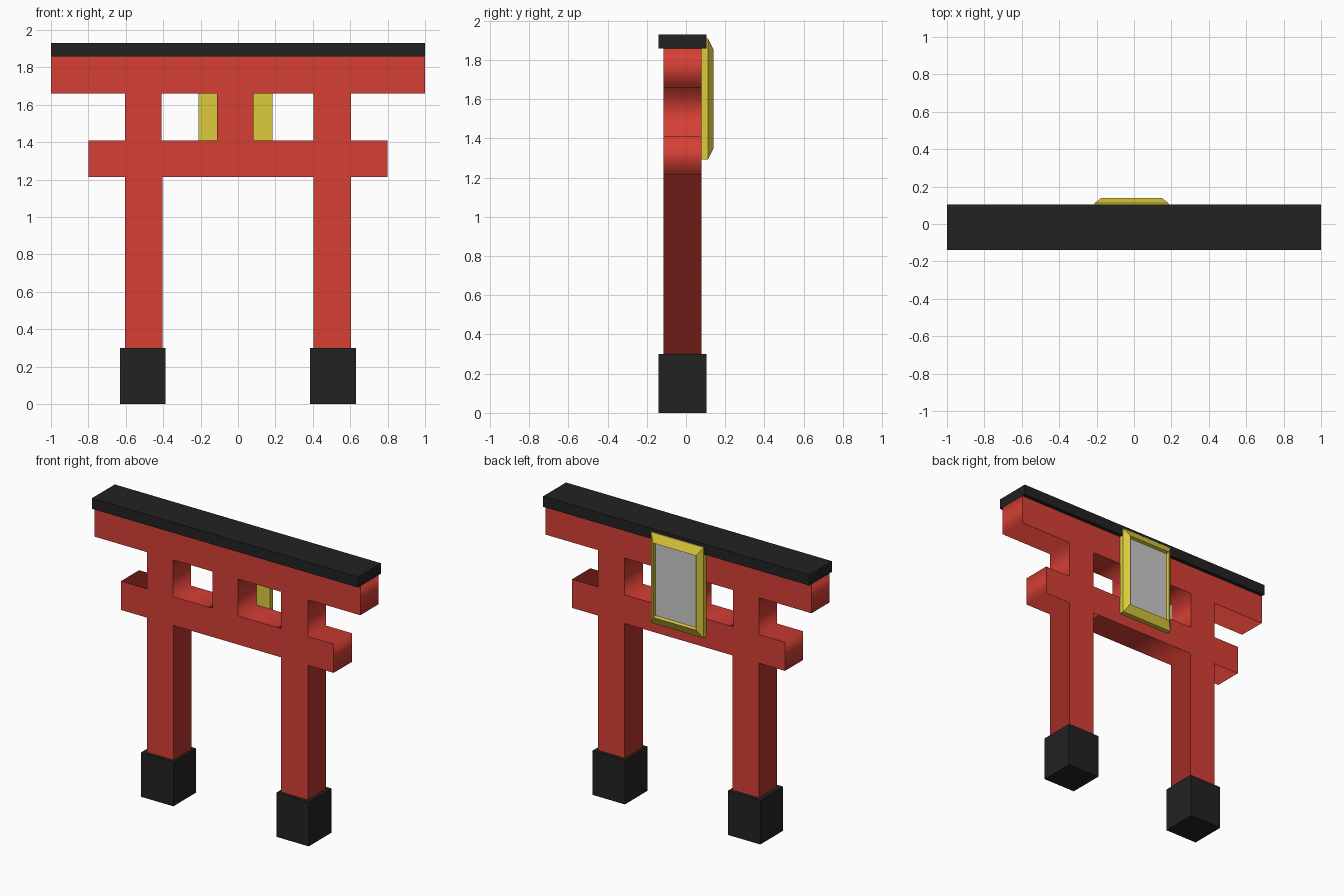
import bpy, bmesh
from mathutils import Vector

if "Cube" in bpy.data.objects:
    bpy.data.objects.remove(bpy.data.objects["Cube"])


def material(name, rgb):
    m = bpy.data.materials.new(name)
    m.diffuse_color = (*rgb, 1)
    m.use_nodes = True
    m.node_tree.nodes["Principled BSDF"].inputs["Base Color"].default_value = m.diffuse_color
    return m


RED = material("red_paint", (0.67, 0.05, 0.035))
BLACK = material("black_paint", (0.016, 0.016, 0.016))
YELLOW = material("yellow_paint", (0.72, 0.6, 0.045))


def add_mesh(name, bm, mat=None):
    bmesh.ops.recalc_face_normals(bm, faces=bm.faces)
    me = bpy.data.meshes.new(name)
    bm.to_mesh(me)
    bm.free()
    if mat:
        me.materials.append(mat)
    ob = bpy.data.objects.new(name, me)
    bpy.context.collection.objects.link(ob)
    return ob


def box(name, x, y, z, mat):
    bm = bmesh.new()
    bmesh.ops.create_cube(bm, size=1)
    for v in bm.verts:
        v.co = Vector([(a + b) / 2 + c * (b - a) for (a, b), c in zip((x, y, z), v.co)])
    return add_mesh(name, bm, mat)


# Red gate: one silhouette with two window holes, extruded in depth
half = [(0.405, 1.215), (0.405, 0.3), (0.605, 0.3), (0.605, 1.215), (0.8, 1.215),
        (0.8, 1.41), (0.605, 1.41), (0.605, 1.66), (1, 1.66), (1, 1.858)]
outline = half + [(-x, z) for x, z in reversed(half)]


def rect(x0, x1, z0, z1):
    return [(x0, z0), (x1, z0), (x1, z1), (x0, z1)]


windows = [rect(-0.41, -0.113, 1.41, 1.66), rect(0.082, 0.405, 1.41, 1.66)]
cu = bpy.data.curves.new("gate_frame", 'CURVE')
cu.dimensions = '2D'
cu.fill_mode = 'BOTH'
cu.extrude = 0.0975
for pts in [outline] + windows:
    s = cu.splines.new('POLY')
    s.points.add(len(pts) - 1)
    for p, (x, z) in zip(s.points, pts):
        p.co = (x, z, 0, 1)
    s.use_cyclic_u = True
cu.materials.append(RED)
gate = bpy.data.objects.new("gate_frame", cu)
gate.rotation_euler.x = 1.5707963
gate.location.y = -0.0175
bpy.context.collection.objects.link(gate)
bpy.context.view_layer.objects.active = gate
gate.select_set(True)
bpy.ops.object.convert(target='MESH')

# Black roof cap and feet
DEPTH = (-0.14, 0.105)
box("roof_cap", (-1, 1), DEPTH, (1.858, 1.93), BLACK)
box("left_foot", (-0.632, -0.388), DEPTH, (0, 0.3), BLACK)
box("right_foot", (0.386, 0.63), DEPTH, (0, 0.3), BLACK)

# Plaque on the back: closed back, sloped rim, recessed panel
CX, CZ, HX, HZ = -0.013, 1.6, 0.197, 0.308
bm = bmesh.new()
rings = []
for y, k in [(0.08, 1), (0.112, 1), (0.14, 0.82), (0.12, 0.8)]:
    rings.append([bm.verts.new((CX + sx * HX * k, y, CZ + sz * HZ * k))
                  for sx, sz in ((-1, -1), (1, -1), (1, 1), (-1, 1))])
bm.faces.new(rings[0])
for a, b in zip(rings, rings[1:]):
    for i in range(4):
        j = (i + 1) % 4
        bm.faces.new((a[i], a[j], b[j], b[i]))
panel = [v.co.copy() for v in rings[-1]]
add_mesh("plaque_frame", bm, YELLOW)

bm = bmesh.new()
face = bm.faces.new([bm.verts.new(c) for c in reversed(panel)])
ob = add_mesh("plaque_panel", bm)
if ob.data.polygons[0].normal.y < 0:
    ob.data.flip_normals()
